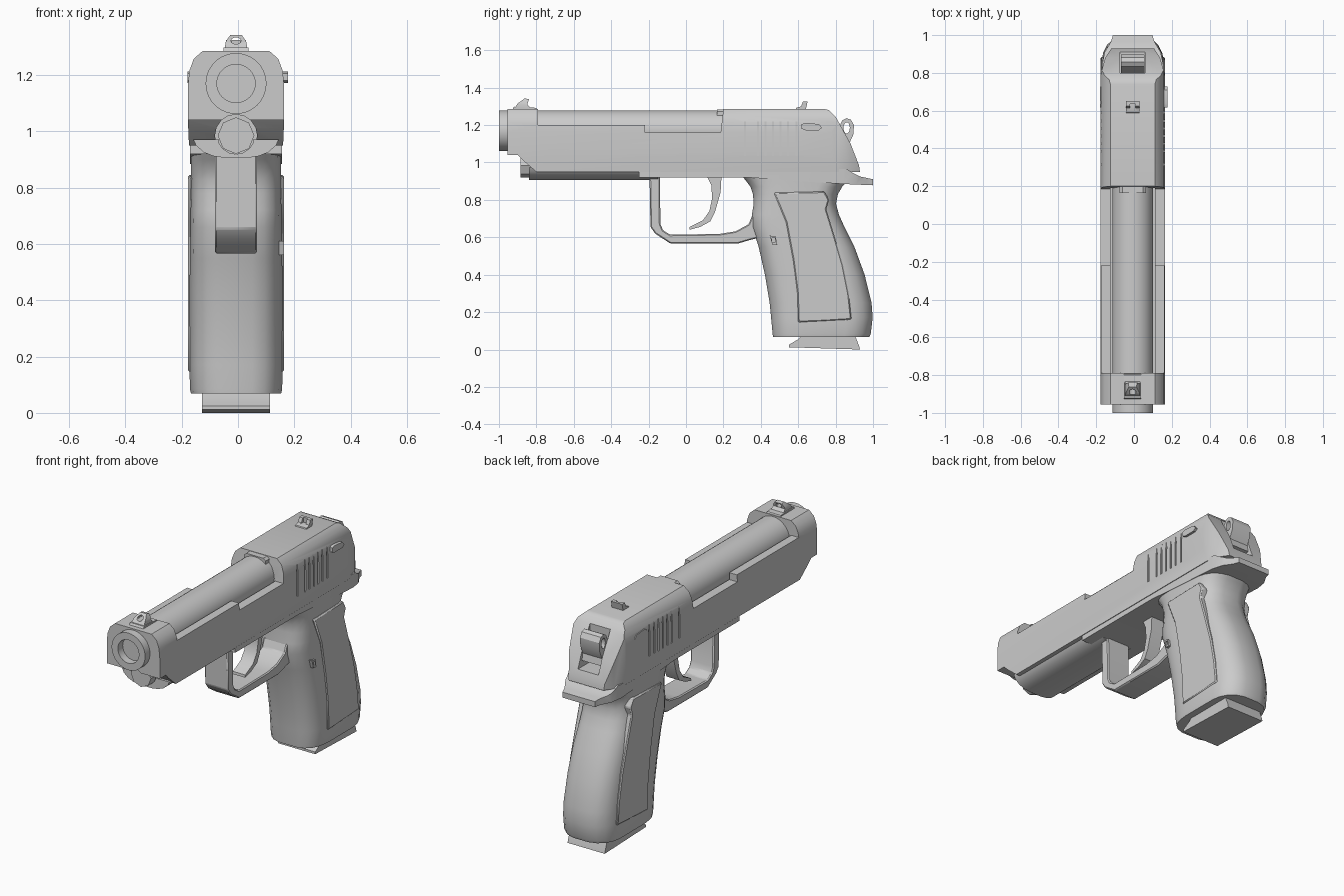
import bpy, bmesh, math
from mathutils import Matrix, Vector


def finish(name, bm):
    bmesh.ops.recalc_face_normals(bm, faces=bm.faces[:])
    me = bpy.data.meshes.new(name)
    bm.to_mesh(me)
    bm.free()
    ob = bpy.data.objects.new(name, me)
    bpy.context.collection.objects.link(ob)
    return ob


def prism(name, pts, axis, a, b):
    """Extrude a 2D outline along an axis: x takes (y,z), y takes (x,z), z takes (x,y)."""
    put = {'x': lambda p, t: (t, p[0], p[1]),
           'y': lambda p, t: (p[0], t, p[1]),
           'z': lambda p, t: (p[0], p[1], t)}[axis]
    bm = bmesh.new()
    lo = [bm.verts.new(put(p, a)) for p in pts]
    hi = [bm.verts.new(put(p, b)) for p in pts]
    bm.faces.new(lo)
    bm.faces.new(hi)
    n = len(pts)
    for i in range(n):
        j = (i + 1) % n
        bm.faces.new((lo[i], lo[j], hi[j], hi[i]))
    return finish(name, bm)


def box(name, x0, x1, y0, y1, z0, z1):
    return prism(name, [(y0, z0), (y1, z0), (y1, z1), (y0, z1)], 'x', x0, x1)


def circle(u, v, r, n=32, rv=None):
    rv = rv or r
    return [(u + r * math.cos(2 * math.pi * i / n), v + rv * math.sin(2 * math.pi * i / n)) for i in range(n)]


def sym(half):
    """Mirror a half outline across x = 0."""
    return half + [(-x, v) for x, v in reversed(half)]


def boolean(ob, cutter, op='DIFFERENCE'):
    m = ob.modifiers.new('cut', 'BOOLEAN')
    m.operation, m.object, m.solver = op, cutter, 'EXACT'
    bpy.context.view_layer.objects.active = ob
    bpy.ops.object.modifier_apply(modifier=m.name)
    bpy.data.objects.remove(cutter)


def bevel(ob, w, seg=2):
    m = ob.modifiers.new('bevel', 'BEVEL')
    m.width, m.segments, m.limit_method = w, seg, 'ANGLE'


# Slide: side outline trimmed by a cross-section and a plan
slide = prism('slide', [(-.955, 1.04), (-.9, 1.04), (-.87, 1.01), (-.8, .95), (.93, .95), (.925, .985),
                        (.88, 1.1), (.80, 1.245), (.765, 1.28), (.74, 1.286), (.2, 1.286), (.185, 1.16),
                        (-.22, 1.16), (-.22, 1.2), (-.79, 1.2), (-.79, 1.286), (-.955, 1.286)], 'x', -.2, .2)
boolean(slide, prism('section', sym([(.165, .9), (.171, 1.04), (.171, 1.16), (.166, 1.215),
                                     (.15, 1.258), (.118, 1.286), (.10, 1.3)]), 'y', -1.1, 1.1), 'INTERSECT')
boolean(slide, prism('plan', sym([(.18, -1.1), (.18, .70), (.168, .80), (.145, .88), (.10, .95)]),
                     'z', .8, 1.4), 'INTERSECT')
boolean(slide, box('channel', -.118, .118, -.79, .19, 1.1, 1.4))
boolean(slide, prism('plug_channel', circle(0, .985, .075, 16), 'y', -1.1, -.6))
boolean(slide, box('hammer_slot', -.066, .066, .80, 1, 1.02, 1.3))
for s in (-1, 1):
    for y in (.315, .385, .425, .465, .505, .545, .59):
        boolean(slide, box('groove', s * .164, s * .2, y - .005, y + .005, 1.035, 1.22))

# Barrel and recoil plug
barrel = prism('barrel', circle(0, 1.17, .108, 40), 'y', -1, .2)
boolean(barrel, prism('bore', circle(0, 1.17, .068, 32), 'y', -1.1, -.6))
prism('recoil_plug', circle(0, .985, .065, 8), 'y', -.885, -.5)
prism('breech_hood', sym([(.07, 1.2), (.07, 1.272), (.055, 1.284)]), 'y', .165, .22)

# Frame rail with rear tang, and the rounded dust cover
frame = prism('frame', [(-.25, .97), (-.25, .92), (.33, .92), (.6, .90), (.84, .885), (1, .878), (1, .91),
                        (.93, .925), (.89, .945), (.86, .965)], 'x', -.2, .2)
boolean(frame, prism('plan', sym([(.163, -1), (.163, .84), (.148, .91), (.115, .965), (.075, 1.1)]),
                     'z', .8, 1.1), 'INTERSECT')
cover = prism('dust_cover', sym([(.152, .972), (.142, .95), (.115, .926), (.08, .912), (.04, .906)]),
              'y', -.84, -.15)
boolean(cover, prism('plug_bed', circle(0, .985, .066, 16), 'y', -1, -.7))

# Grip: rounded sections stacked along the height (z, front y, back y, half width)
levels = [(.068, .465, .98, .160), (.085, .463, .988, .164), (.17, .455, .998, .165), (.25, .447, .992, .165),
          (.40, .422, .955, .165), (.55, .388, .90, .164), (.66, .352, .845, .162), (.72, .352, .818, .161),
          (.78, .362, .802, .160), (.83, .358, .812, .160), (.87, .345, .835, .160), (.90, .322, .865, .160),
          (.94, .29, .90, .160)]
shape = sym([(.35, 0), (.62, .025), (.82, .08), (.93, .15), (.97, .22), (1, .3), (1, .74), (.95, .83),
             (.82, .91), (.6, .97), (.3, 1)])
bm = bmesh.new()
rings = [[bm.verts.new((x * w, f + t * (b - f), z)) for x, t in shape] for z, f, b, w in levels]
for r0, r1 in zip(rings, rings[1:]):
    for i in range(len(shape)):
        j = (i + 1) % len(shape)
        bm.faces.new((r0[i], r0[j], r1[j], r1[i]))
bm.faces.new(rings[0])
bm.faces.new(rings[-1])
finish('grip', bm)

# Grip panels on both sides
panel = [(.47, .838), (.74, .845), (.765, .80), (.75, .75), (.79, .62), (.84, .45), (.87, .30), (.885, .16),
         (.60, .145), (.595, .3), (.572, .48), (.535, .68)]
for s, name in ((-1, 'left'), (1, 'right')):
    bevel(prism('grip_panel_' + name, panel, 'x', s * .12, s * .17), .006, 1)
    # Safety lever on each side of the slide
    prism('safety_lever_' + name, [(.618, 1.18), (.64, 1.172), (.71, 1.172), (.728, 1.185), (.71, 1.205),
                                   (.64, 1.212), (.618, 1.205)], 'x', s * .12, s * (.184 if s > 0 else .172))

# Magazine base
prism('magazine_base', [(.55, .012), (.93, 0), (.925, .02), (.90, .085), (.63, .085), (.60, .055), (.55, .025)],
      'x', -.12, .12)

# Magazine release button
button = prism('magazine_button', [(.447, .61), (.48, .603), (.488, .56), (.462, .56)], 'x', .10, .171)
boolean(button, box('dent', .16, .2, .46, .476, .572, .596))

# Trigger guard
guard = prism('trigger_guard', [(-.195, .93), (-.19, .655), (-.165, .62), (-.085, .567), (.28, .567), (.34, .585),
                                (.40, .60), (.40, .70), (.355, .72), (.335, .67), (.265, .632), (.18, .618),
                                (-.085, .614), (-.122, .637), (-.137, .67), (-.139, .93)], 'x', -.075, .075)
bevel(guard, .006, 1)

# Trigger
prism('trigger', [(.11, .93), (.135, .88), (.14, .81), (.125, .74), (.09, .69), (.02, .655), (.018, .64),
                  (.075, .655), (.13, .685), (.155, .735), (.185, .84), (.19, .93)], 'x', -.04, .04)

# Hammer with its eye
hammer = prism('hammer', [(.78, 1.05), (.88, 1.06), (.872, 1.10), (.895, 1.15), (.898, 1.2), (.882, 1.228),
                          (.858, 1.237), (.835, 1.225), (.822, 1.195), (.80, 1.16)], 'x', -.062, .062)
boolean(hammer, prism('eye', circle(.859, 1.185, .017, 16, .03), 'x', -.1, .1))

# Front sight: dovetail base and an upright ring
prism('front_sight_base', [(-.93, 1.28), (-.92, 1.298), (-.80, 1.292), (-.79, 1.28)], 'x', -.045, .045)
front = prism('front_sight', [(-.92, 1.285), (-.90, 1.315), (-.862, 1.343), (-.84, 1.338), (-.848, 1.31),
                              (-.825, 1.285)], 'x', -.04, .04)
boolean(front, prism('section', sym([(.045, 1.27), (.036, 1.32), (.02, 1.343)]), 'y', -1, -.7), 'INTERSECT')
boolean(front, prism('ring_hole', circle(0, 1.322, .018, 12, .012), 'y', -1, -.7))

# Rear sight: notched block
rear = prism('rear_sight', [(.585, 1.28), (.59, 1.292), (.615, 1.30), (.625, 1.325), (.65, 1.325), (.64, 1.28)],
             'x', -.036, .036)
boolean(rear, box('notch', -.014, .014, .57, .635, 1.297, 1.4))

# Smooth shading with sharp edges kept, then centre the whole model
for ob in bpy.data.objects:
    ob.select_set(True)
    ob.location.x = -.007
bpy.context.view_layer.objects.active = slide
bpy.ops.object.shade_smooth_by_angle(angle=math.radians(32))
